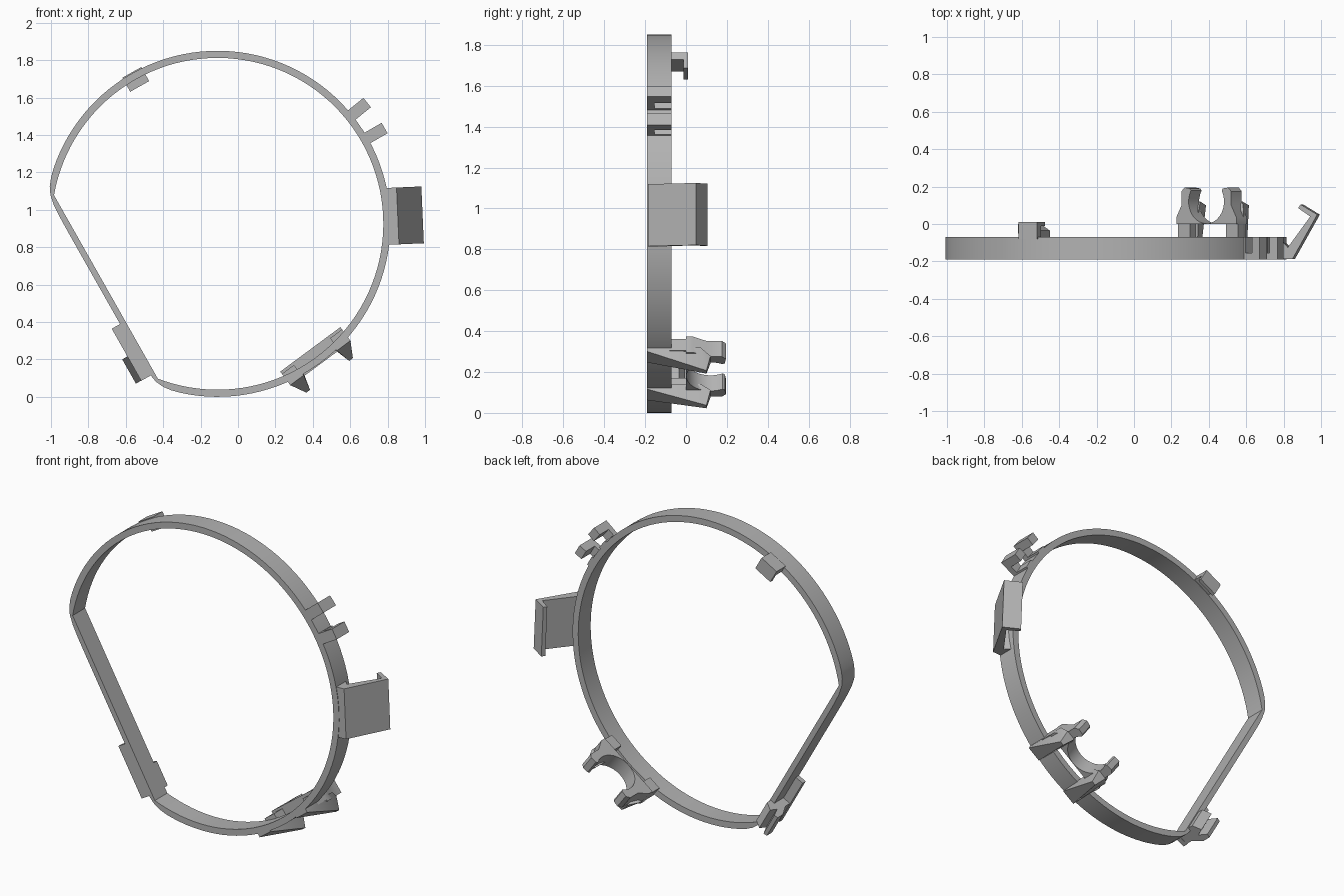
import bpy, bmesh
from math import sin, cos, radians, pi, acos, degrees

if "Cube" in bpy.data.objects:
    bpy.data.objects.remove(bpy.data.objects["Cube"])

grey = bpy.data.materials.new("plain_grey")
grey.use_nodes = True
grey.diffuse_color = (0.45, 0.45, 0.45, 1)
grey.node_tree.nodes["Principled BSDF"].inputs["Base Color"].default_value = (0.45, 0.45, 0.45, 1)

CX, CZ = -0.11, 0.925            # ring centre
FRONT, BACK = -0.19, -0.07       # ring depth
FLAT = 209.5                     # direction of the straight side


def place(angle, u, t, y):
    """u = distance from ring centre, t = sideways along the rim, y = depth."""
    a = radians(angle)
    return (CX + u * cos(a) - t * sin(a), y, CZ + u * sin(a) + t * cos(a))


def finish(name, bm):
    bmesh.ops.recalc_face_normals(bm, faces=bm.faces)
    mesh = bpy.data.meshes.new(name)
    bm.to_mesh(mesh)
    bm.free()
    mesh.materials.append(grey)
    ob = bpy.data.objects.new(name, mesh)
    bpy.context.collection.objects.link(ob)
    bpy.ops.object.select_all(action='DESELECT')
    ob.select_set(True)
    bpy.context.view_layer.objects.active = ob
    bpy.ops.object.shade_smooth_by_angle(angle=radians(30))
    return ob


def prism(name, angle, profile, lo, hi, along_rim=True):
    """Extrude (u, y) along the rim, or (t, y) outward."""
    bm = bmesh.new()
    ends = []
    for d in (lo, hi):
        ends.append([bm.verts.new(place(angle, p, d, y) if along_rim else place(angle, d, p, y))
                     for p, y in profile])
    a, b = ends
    bm.faces.new(a)
    bm.faces.new(b[::-1])
    for i in range(len(a)):
        j = (i + 1) % len(a)
        bm.faces.new((a[i], a[j], b[j], b[i]))
    return finish(name, bm)


def box(name, angle, u, t, y):
    return prism(name, angle, [(u[0], y[0]), (u[1], y[0]), (u[1], y[1]), (u[0], y[1])], *t)


def hull(name, angle, points):
    bm = bmesh.new()
    for p in points:
        bm.verts.new(place(angle, *p))
    bmesh.ops.convex_hull(bm, input=bm.verts)
    return finish(name, bm)


# Ring band with one straight side and softened outer corners
R_OUT, R_IN, F_OUT, F_IN = 0.925, 0.887, 0.717, 0.685
corner = degrees(acos(F_IN / R_IN))
bm = bmesh.new()
rows = []
for d in sorted([3 * i - 180 for i in range(120)] + [corner, -corner]):
    c = cos(radians(d))
    r_in, r_out = R_IN, R_OUT
    if c > 0.2:
        r_in = min(R_IN, F_IN / c)
        r_out = (R_OUT ** -32 + (F_OUT / c) ** -32) ** (-1 / 32)
    rows.append([bm.verts.new(place(FLAT + d, r, 0, y)) for r, y in
                 ((r_in, FRONT), (r_out, FRONT), (r_out, BACK), (r_in, BACK))])
for i, a in enumerate(rows):
    b = rows[(i + 1) % len(rows)]
    for k in range(4):
        m = (k + 1) % 4
        bm.faces.new((a[k], a[m], b[m], b[k]))
finish("ring_band", bm)

# Upper clip: arm with an inward lip
prism("upper_clip", 119.5, [(0.89, -0.08), (0.93, -0.08), (0.93, 0.01), (0.844, 0.01),
                            (0.844, -0.012), (0.89, -0.012)], -0.058, 0.058)

# Two small channel hooks, open to the back
for n, a in enumerate((39, 29.8)):
    prism(f"cable_hook_{n + 1}", a, [(0.9, FRONT), (1.03, FRONT), (1.03, BACK), (0.98, BACK),
                                     (0.98, -0.155), (0.935, -0.155), (0.935, BACK), (0.9, BACK)],
          -0.032, 0.032)

# Side bracket: slanted plate with a returned lip
prism("side_bracket", 2.5, [(0.895, -0.187), (0.965, -0.187), (1.098, 0.05), (1.008, 0.105),
                            (0.995, 0.085), (1.06, 0.04), (0.94, -0.125), (0.895, -0.075)],
      -0.152, 0.152)

# Lower cradle: round opening between two claws, on stems, braced by wedges
CRADLE = -53.5
arc = [(0.118 * cos(radians(a)), 0.12 + 0.118 * sin(radians(a))) for a in range(30, -211, -12)]
claw = [(0.2, 0.0), (0.2, 0.035), (0.165, 0.1), (0.165, 0.175), (0.145, 0.195), (0.11, 0.19)]
profile = claw + arc + [(-t, y) for t, y in claw[::-1]]
prism("cradle", CRADLE, profile, 0.835, 0.93, along_rim=False)
for side, s in (("left", 1), ("right", -1)):
    box(f"cradle_stem_{side}", CRADLE, (0.85, 0.92), sorted((s * 0.12, s * 0.2)), (-0.08, 0.01))
    hull(f"cradle_wedge_{side}", CRADLE,
         [(u, s * t, FRONT) for u in (0.9, 0.925) for t in (0.11, 0.2)]
         + [(0.9, s * t, 0.07) for t in (0.1, 0.2)]
         + [(1.008, s * t, 0.1) for t in (0.13, 0.155)]
         + [(0.93, s * t, 0.12) for t in (0.11, 0.17)])

# Clip on the straight side: thin front plate and a notched hook
box("flat_clip_plate", FLAT, (0.695, 0.768), (0.21, 0.53), (FRONT, -0.16))
prism("flat_clip_hook", FLAT, [(0.69, -0.189), (0.765, -0.189), (0.765, -0.12), (0.8, -0.05),
                               (0.8, 0.0), (0.778, 0.005), (0.755, -0.05), (0.738, -0.005),
                               (0.69, -0.035)], 0.38, 0.529)
